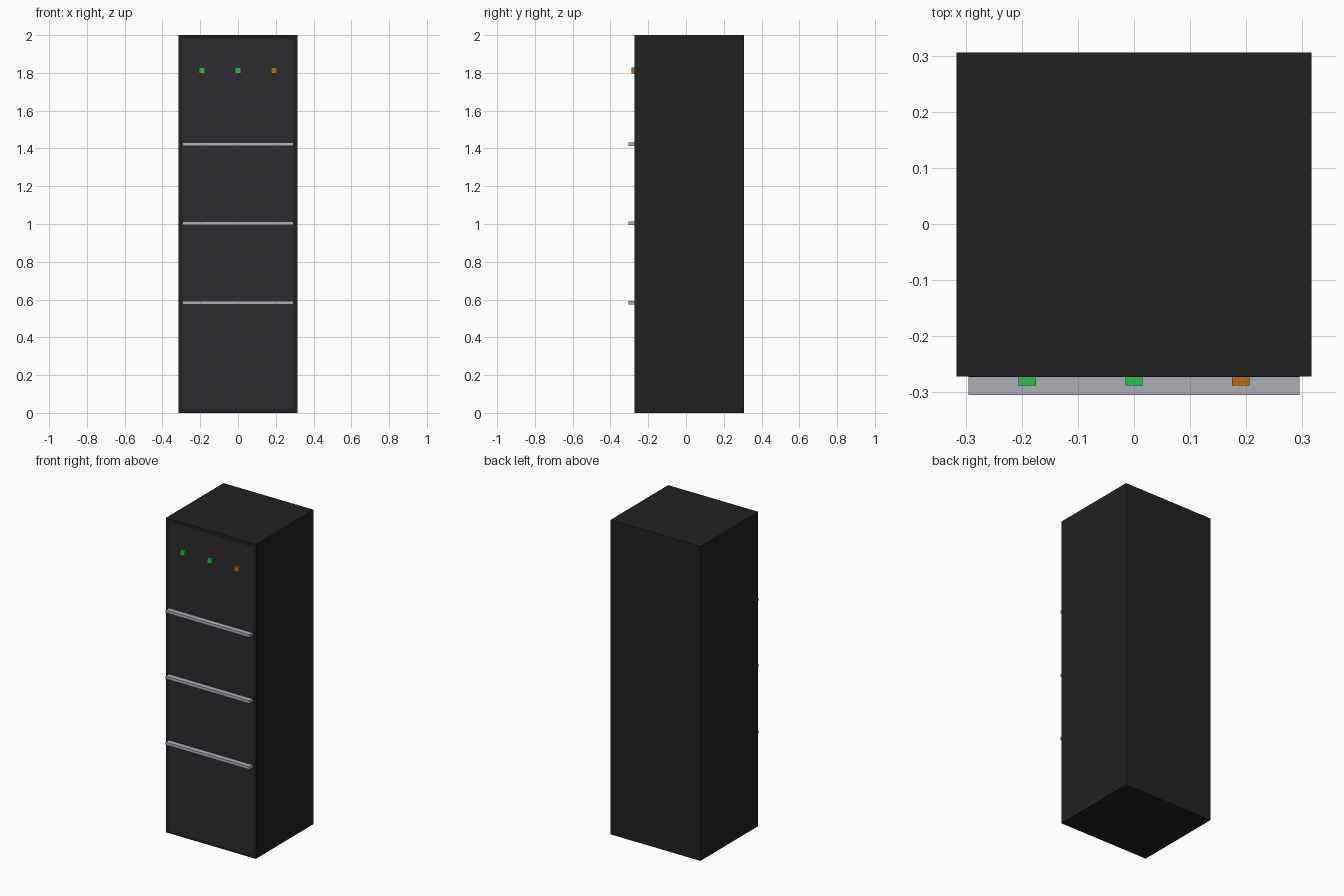
import bpy

if "Cube" in bpy.data.objects:
    bpy.data.objects.remove(bpy.data.objects["Cube"])


def material(name, rgb):
    m = bpy.data.materials.new(name)
    m.diffuse_color = (*rgb, 1.0)
    m.use_nodes = True
    m.node_tree.nodes["Principled BSDF"].inputs["Base Color"].default_value = m.diffuse_color
    return m


def box(name, lo, hi, mat):
    """Axis-aligned box between two corners."""
    bpy.ops.mesh.primitive_cube_add(size=1, location=[(a + b) / 2 for a, b in zip(lo, hi)])
    ob = bpy.context.object
    ob.name = name
    ob.scale = [b - a for a, b in zip(lo, hi)]
    bpy.ops.object.transform_apply(location=False, rotation=False, scale=True)
    ob.data.materials.append(mat)
    return ob


shell = material("shell_black", (0.014, 0.015, 0.015))
door = material("door_charcoal", (0.025, 0.025, 0.028))
metal = material("rail_metal", (0.42, 0.43, 0.47))
green = material("lamp_green", (0.02, 0.55, 0.08))
orange = material("lamp_orange", (0.5, 0.15, 0.005))

FRONT = -0.272

# Cabinet body and thin front panel
box("cabinet_body", (-0.316, FRONT, 0), (0.316, 0.306, 2.0), shell)
box("front_panel", (-0.295, FRONT - 0.001, 0.02), (0.295, FRONT + 0.01, 1.98), door)

# Horizontal rails across the front
for i in range(3):
    z = 0.583 + 0.42 * i
    box(f"front_rail_{i + 1}", (-0.295, -0.305, z - 0.009), (0.295, FRONT, z + 0.009), metal)

# Status lamps
for i, mat in enumerate((green, green, orange)):
    x = -0.19 + 0.19 * i
    box(f"status_lamp_{i + 1}", (x - 0.0155, -0.288, 1.798), (x + 0.0155, FRONT, 1.829), mat)
